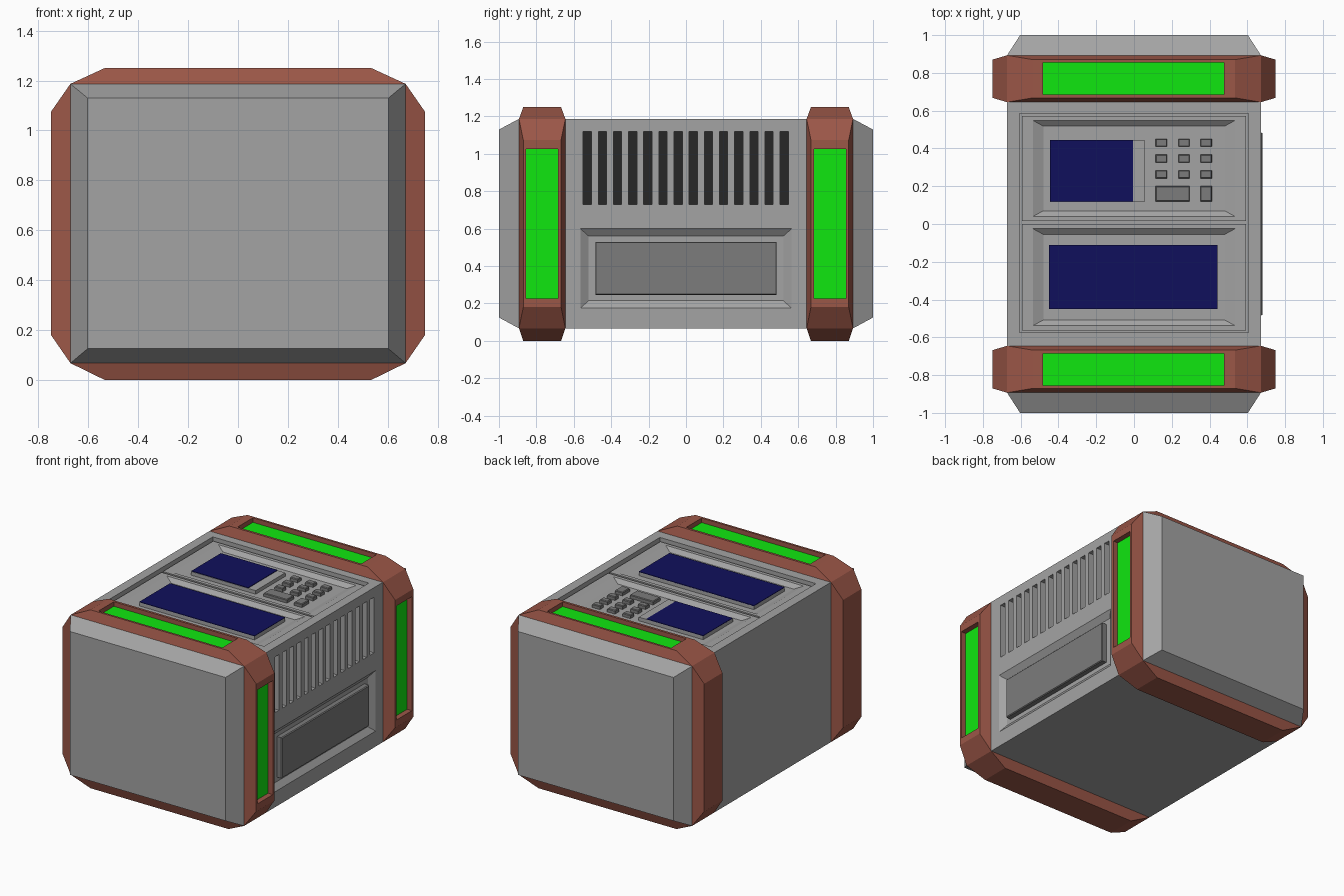
import bpy, bmesh

if "Cube" in bpy.data.objects:
    bpy.data.objects.remove(bpy.data.objects["Cube"])

def material(name, rgb):
    m = bpy.data.materials.new(name)
    m.diffuse_color = (*rgb, 1)
    m.use_nodes = True
    m.node_tree.nodes["Principled BSDF"].inputs["Base Color"].default_value = m.diffuse_color
    return m

GREY = material("light grey", (0.37, 0.37, 0.37))
DARK = material("dark grey", (0.2, 0.2, 0.2))
RED = material("rust red", (0.33, 0.095, 0.064))
GREEN = material("bright green", (0.005, 0.8, 0.005))
NAVY = material("navy blue", (0.005, 0.005, 0.107))
BLACK = material("vent black", (0.02, 0.02, 0.02))

AXES = {'z': lambda u, v, w: (u, v, w),
        'x': lambda u, v, w: (w, u, v),
        'y': lambda u, v, w: (u, w, v)}

def add_loft(bm, axis, rings):
    """Closed solid through rectangular rings (u0, u1, v0, v1, height)."""
    f = AXES[axis]
    loops = [[bm.verts.new(f(u, v, w)) for u, v in ((a, c), (b, c), (b, d), (a, d))]
             for a, b, c, d, w in rings]
    for lo, hi in zip(loops, loops[1:]):
        for i in range(4):
            j = (i + 1) % 4
            bm.faces.new((lo[i], lo[j], hi[j], hi[i]))
    bm.faces.new(loops[0])
    bm.faces.new(loops[-1])

def make(name, mat, lofts):
    bm = bmesh.new()
    for axis, rings in lofts:
        add_loft(bm, axis, rings)
    bmesh.ops.recalc_face_normals(bm, faces=bm.faces)
    me = bpy.data.meshes.new(name)
    bm.to_mesh(me)
    bm.free()
    me.materials.append(mat)
    ob = bpy.data.objects.new(name, me)
    bpy.context.collection.objects.link(ob)
    return ob

def slab(axis, u0, u1, v0, v1, w0, w1):
    return (axis, [(u0, u1, v0, v1, w0), (u0, u1, v0, v1, w1)])

X, Z0, Z1 = 0.672, 0.067, 1.187      # main body section
B0, B1 = 0.645, 0.893                # band extent along y

# body with chamfered ends
end = (-0.603, 0.603, 0.125, 1.13)
full = (-X, X, Z0, Z1)
body = make("body", GREY, [('y', [(*end, -1), (*full, -B1), (*full, B1), (*end, 1)])])

# recesses cut in the body: top bay, side tray, vent slots
slots = [-0.528 + 0.081 * i for i in range(14)]
cuts = [slab('z', -0.605, 0.605, -0.575, 0.585, 1.10, 1.25),
        ('x', [(-0.52, 0.52, 0.215, 0.56, X - 0.03), (-0.565, 0.565, 0.175, 0.60, X),
               (-0.565, 0.565, 0.175, 0.60, X + 0.05)])]
cuts += [slab('x', y - 0.022, y + 0.022, 0.73, 1.085 + 0.035, X - 0.06, X + 0.05) for y in slots]
cutter = make("recess_cutter", GREY, cuts)
cutter.hide_render = True
mod = body.modifiers.new("recesses", 'BOOLEAN')
mod.operation = 'DIFFERENCE'
mod.solver = 'EXACT'
mod.object = cutter
dg = bpy.context.evaluated_depsgraph_get()
baked = bpy.data.meshes.new_from_object(body.evaluated_get(dg))
body.modifiers.clear()
body.data = baked
bpy.data.objects.remove(cutter)

# dark backing of the vents and the raised side cover
make("vent_backing", BLACK,
     [slab('x', y - 0.022, y + 0.022, 0.73, 1.12, X - 0.061, X - 0.056) for y in slots])
make("side_cover", DARK, [('x', [(-0.485, 0.485, 0.245, 0.53, X - 0.03),
                                 (-0.485, 0.485, 0.245, 0.53, X + 0.002),
                                 (-0.48, 0.48, 0.25, 0.525, X + 0.008)])])

# two bumper bands: a tapered bar on each side, lights sunk in top and right bars
for end_name, s in (("front", -1), ("back", 1)):
    def span(a, b):
        return (min(s * a, s * b), max(s * a, s * b))
    base, crest, hole = span(B0, B1), span(0.668, 0.87), span(0.685, 0.855)
    top = [(-X, X, *base, Z1), (-0.535, 0.535, *crest, 1.25),
           (-0.483, 0.477, *hole, 1.25), (-0.483, 0.477, *hole, 1.215)]
    right = [(*base, Z0, Z1, X), (*crest, 0.18, 1.075, 0.75),
             (*hole, 0.228, 1.027, 0.75), (*hole, 0.228, 1.027, 0.71)]
    left = [(*base, Z0, Z1, -X), (*crest, 0.18, 1.075, -0.75)]
    bottom = [(-X, X, *base, Z0), (-0.535, 0.535, *crest, 0)]
    make(end_name + "_band", RED, [('z', top), ('x', right), ('x', left), ('z', bottom)])
    make(end_name + "_lights", GREEN,
         [slab('z', -0.483, 0.477, *hole, 1.212, 1.218),
          slab('x', *hole, 0.228, 1.027, 0.707, 0.713)])

# two sunken control trays in the top bay
for name, y0, y1 in (("rear_tray", 0.015, 0.573), ("front_tray", -0.563, 0.0)):
    make(name, GREY, [('z', [(-0.593, 0.593, y0, y1, 1.10), (-0.593, 0.593, y0, y1, 1.165),
                             (-0.535, 0.535, y0 + 0.025, y1 - 0.025, 1.165),
                             (-0.48, 0.48, y0 + 0.055, y1 - 0.055, 1.14)])])

# screens: grey housings with navy plates
make("screen_housings", GREY, [slab('z', -0.445, 0.055, 0.117, 0.445, 1.13, 1.165),
                               slab('z', -0.45, 0.443, -0.45, -0.11, 1.13, 1.165)])
make("screens", NAVY, [slab('z', -0.445, -0.005, 0.12, 0.445, 1.163, 1.169),
                       slab('z', -0.45, 0.443, -0.45, -0.11, 1.163, 1.169)])

# keypad
keys = [(x, y, 0.03, 0.021) for x in (0.145, 0.265, 0.382) for y in (0.43, 0.346, 0.263)]
keys += [(0.205, 0.16, 0.09, 0.04), (0.382, 0.16, 0.03, 0.04)]
make("keypad", DARK, [('z', [(x - a, x + a, y - b, y + b, 1.13), (x - a, x + a, y - b, y + b, 1.16),
                             (x - a + .004, x + a - .004, y - b + .004, y + b - .004, 1.165)])
                      for x, y, a, b in keys])
